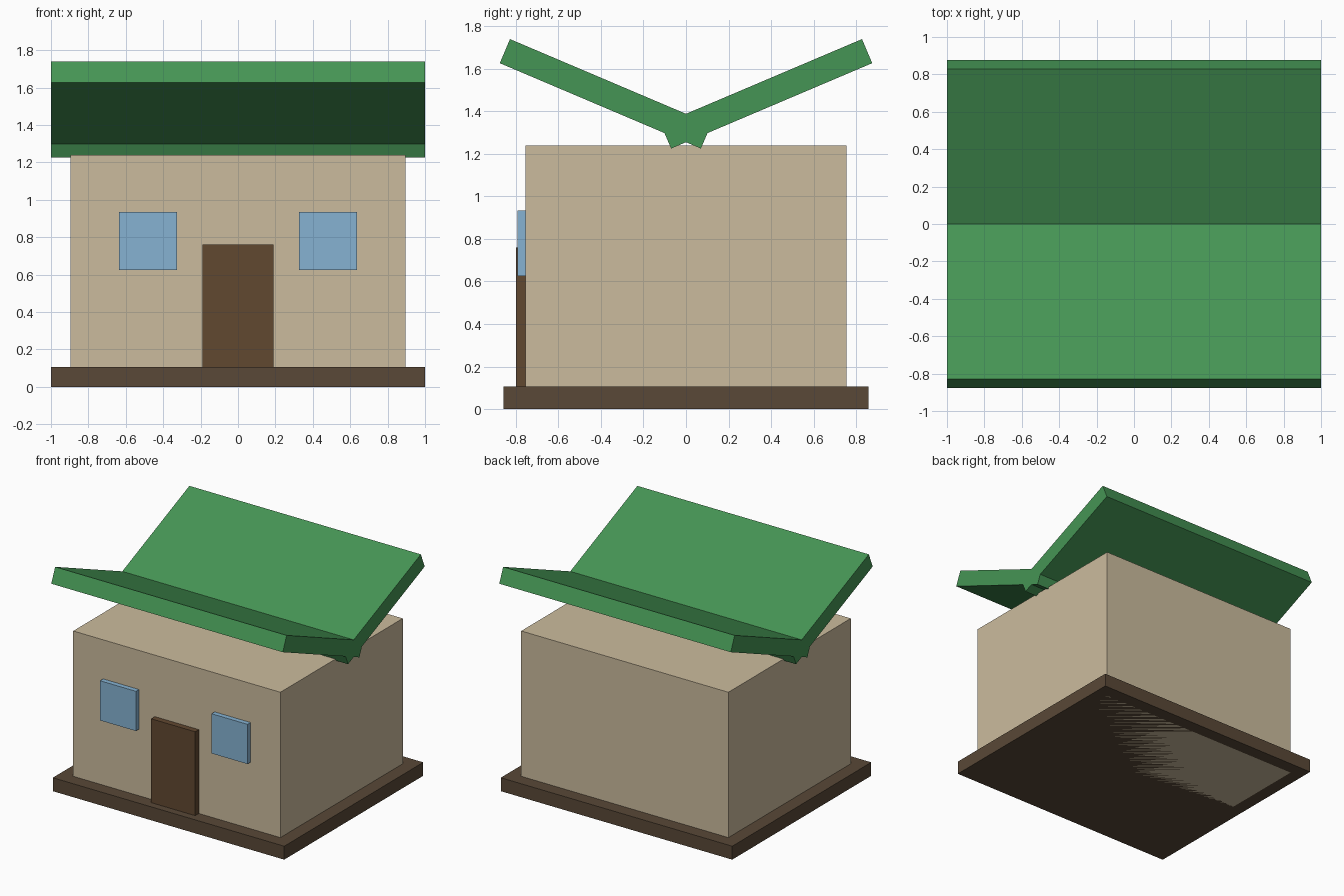
import bpy, math

if "Cube" in bpy.data.objects:
    bpy.data.objects.remove(bpy.data.objects["Cube"])


def material(name, rgb):
    m = bpy.data.materials.new(name)
    m.diffuse_color = (*rgb, 1)
    m.use_nodes = True
    m.node_tree.nodes["Principled BSDF"].inputs["Base Color"].default_value = m.diffuse_color
    return m


def box(name, center, size, mat, rot_x=0.0):
    bpy.ops.mesh.primitive_cube_add(size=1, location=center)
    ob = bpy.context.object
    ob.name = name
    ob.scale = size
    bpy.ops.object.transform_apply(location=False, rotation=False, scale=True)
    ob.rotation_euler.x = rot_x
    ob.data.materials.append(mat)
    return ob


wall = material("plaster", (0.60, 0.50, 0.34))
wood = material("dark_wood", (0.12, 0.065, 0.03))
plinth = material("plinth", (0.10, 0.065, 0.038))
glass = material("glass", (0.24, 0.45, 0.65))
green = material("roof_green", (0.06, 0.30, 0.09))

# Base and main body
box("base", (0, 0, 0.0525), (2.0, 1.715, 0.105), plinth)
box("walls", (0, 0, 0.62), (1.79, 1.51, 1.24), wall)

# Door and windows on the front
box("door", (0, -0.76, 0.43), (0.38, 0.08, 0.66), wood)
for side, label in ((-1, "left"), (1, "right")):
    box(f"window_{label}", (side * 0.482, -0.762, 0.78), (0.31, 0.062, 0.31), glass)

# Roof slabs crossing in a valley at the middle
for side, label in ((-1, "front"), (1, "back")):
    box(f"roof_{label}", (0, side * 0.379, 1.483), (2.0, 1.028, 0.123), green,
        side * math.radians(23))
